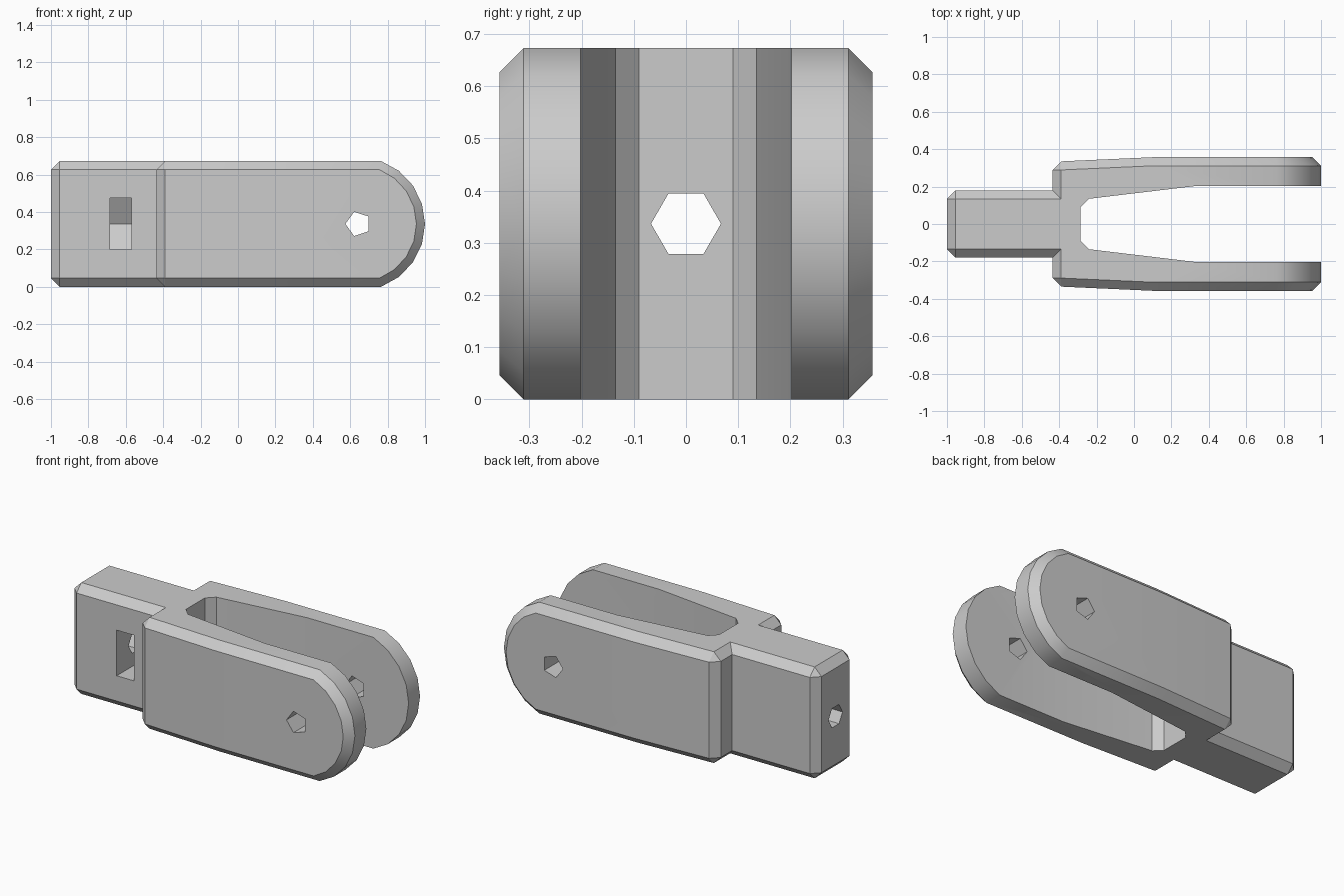
import bpy, bmesh
from math import sin, cos, sqrt, asin, radians, tau
from mathutils import Vector

if "Cube" in bpy.data.objects:
    bpy.data.objects.remove(bpy.data.objects["Cube"])

H = 0.673          # full height
MID = H / 2
C = 0.046          # chamfer size
PIN_X = 0.642      # pivot hole, also centre of the rounded end

grey = bpy.data.materials.new("light grey")
grey.use_nodes = True
grey.diffuse_color = (0.6, 0.6, 0.6, 1)
grey.node_tree.nodes["Principled BSDF"].inputs["Base Color"].default_value = (0.6, 0.6, 0.6, 1)


def finish(name, bm):
    bmesh.ops.recalc_face_normals(bm, faces=bm.faces)
    mesh = bpy.data.meshes.new(name)
    bm.to_mesh(mesh)
    bm.free()
    mesh.materials.append(grey)
    obj = bpy.data.objects.new(name, mesh)
    bpy.context.collection.objects.link(obj)
    return obj


def hull(name, points):
    bm = bmesh.new()
    for p in points:
        bm.verts.new(p)
    result = bmesh.ops.convex_hull(bm, input=bm.verts)
    loose = [v for v in bm.verts if not v.link_faces]
    bmesh.ops.delete(bm, geom=loose, context='VERTS')
    bmesh.ops.dissolve_limit(bm, angle_limit=radians(0.5), verts=bm.verts, edges=bm.edges)
    return finish(name, bm)


def prism(name, outline, depth):
    """Closed prism from a 3D outline swept along a depth vector."""
    bm = bmesh.new()
    face = bm.faces.new([bm.verts.new(p) for p in outline])
    swept = bmesh.ops.extrude_face_region(bm, geom=[face])["geom"]
    moved = [g for g in swept if isinstance(g, bmesh.types.BMVert)]
    bmesh.ops.translate(bm, verts=moved, vec=Vector(depth))
    return finish(name, bm)


def ngon(sides, radius, start=0.0):
    return [(radius * cos(start + tau * i / sides), radius * sin(start + tau * i / sides))
            for i in range(sides)]


def boolean(target, tool, operation):
    mod = target.modifiers.new(tool.name, 'BOOLEAN')
    mod.operation = operation
    mod.solver = 'EXACT'
    mod.object = tool
    bpy.context.view_layer.objects.active = target
    bpy.ops.object.modifier_apply(modifier=mod.name)
    bpy.data.objects.remove(tool)


# Fork body: rounded nose, tapered cheeks, chamfered outer edges
def half_width(x):
    return 0.357 - 0.045 * max(0, 0.1 - x)


def nose(inset):
    r, h = 1 - PIN_X - inset, MID - inset
    a = asin(h / r)
    return [(PIN_X + r * cos(a * t / 4), MID + r * sin(a * t / 4)) for t in range(-4, 5)]


back = -0.435
points = []
for s in (-1, 1):
    for z in (C, H - C):
        points += [(x, s * half_width(x), z) for x in (back + C, 0.1)]
        points.append((back, s * (half_width(back + C) - C), z))
    for z in (0, H):
        points += [(x, s * (half_width(x) - C), z) for x in (back + C, 0.1)]
    points += [(x, s * half_width(x), z) for x, z in nose(C)]
    points += [(x, s * (half_width(x) - C), z) for x, z in nose(0)]
fork = hull("fork_body", points)

# Tang: chamfered block behind the fork
center, half = Vector((-0.6, 0, MID)), Vector((0.4, 0.18, MID))
points = []
for sx in (-1, 1):
    for sy in (-1, 1):
        for sz in (-1, 1):
            for axis in range(3):
                size = half - Vector((C, C, C))
                size[axis] = half[axis]
                points.append(center + Vector((sx * size.x, sy * size.y, sz * size.z)))
boolean(fork, hull("tang", points), 'UNION')

# Slot between the cheeks
side = [(-0.285, 0.09), (-0.24, 0.135), (0.32, 0.202), (1.2, 0.202)]
slot = side + [(x, -y) for x, y in reversed(side)]
boolean(fork, prism("slot", [(x, y, -0.1) for x, y in slot], (0, 0, 1)), 'DIFFERENCE')

# Pivot hole through both cheeks
boolean(fork, prism("pivot_hole", [(PIN_X - u, -0.6, MID + v) for u, v in ngon(5, 0.068)],
                    (0, 1.2, 0)), 'DIFFERENCE')

# Bolt hole along the tang
boolean(fork, prism("bolt_hole", [(-1.1, u, MID + v) for u, v in ngon(6, 0.067)],
                    (0.95, 0, 0)), 'DIFFERENCE')

# Nut pocket: open at the front, half-hexagon at its back
nut = 0.159
flat = nut * sqrt(3) / 2
pocket = [(-0.3, -flat), (nut / 2, -flat), (nut, 0), (nut / 2, flat), (-0.3, flat)]
boolean(fork, prism("nut_pocket", [(-0.685, y, MID + z) for y, z in pocket],
                    (0.115, 0, 0)), 'DIFFERENCE')

# Smooth the nose, keep the chamfers crisp
bpy.ops.object.select_all(action='DESELECT')
fork.select_set(True)
bpy.context.view_layer.objects.active = fork
bpy.ops.object.shade_smooth_by_angle(angle=radians(30))
fork.name = "clevis_fork"
